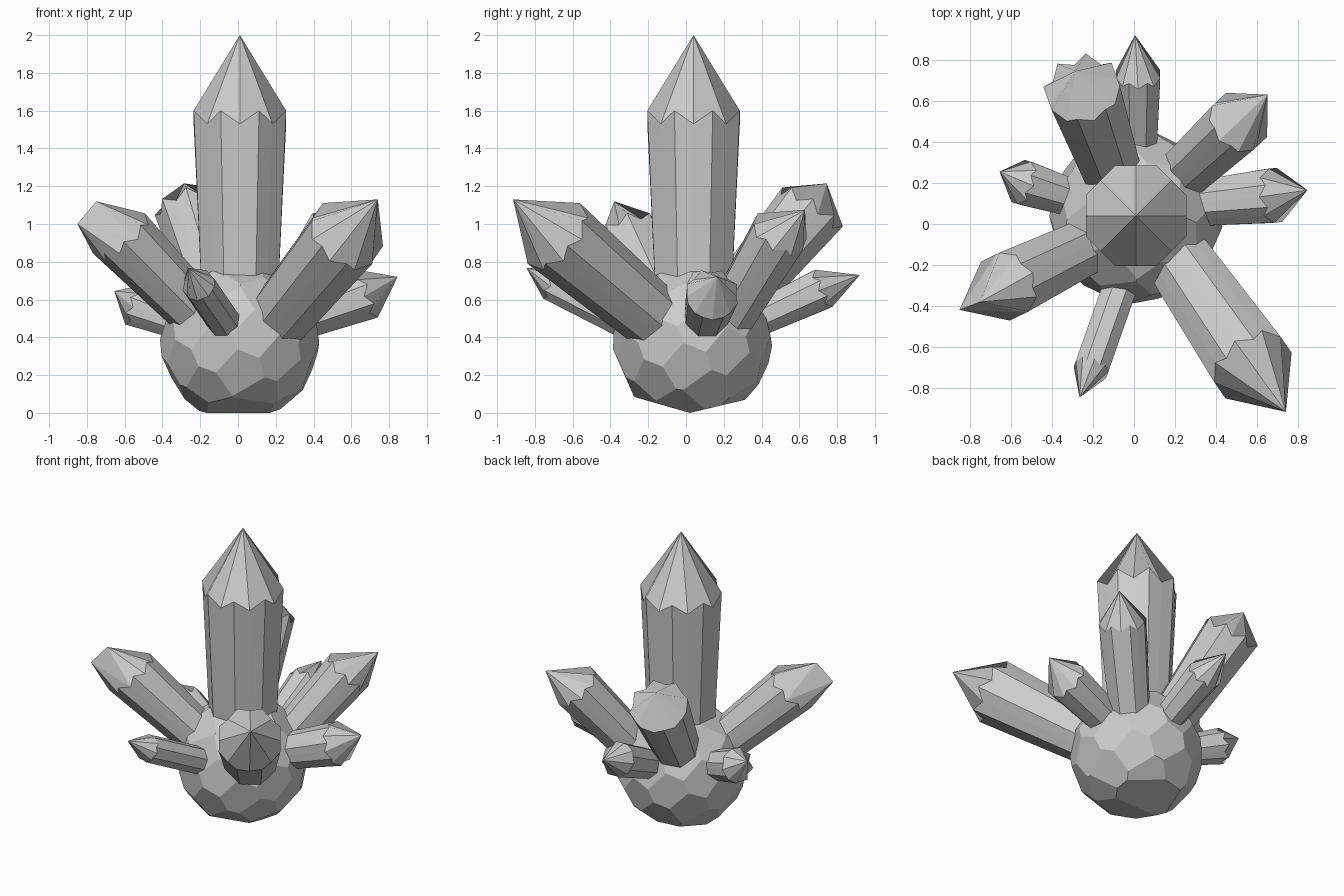
import bpy, bmesh, math
from mathutils import Vector

if "Cube" in bpy.data.objects:
    bpy.data.objects.remove(bpy.data.objects["Cube"])


def finish(name, bm):
    bmesh.ops.recalc_face_normals(bm, faces=bm.faces)
    me = bpy.data.meshes.new(name)
    bm.to_mesh(me)
    bm.free()
    ob = bpy.data.objects.new(name, me)
    bpy.context.collection.objects.link(ob)
    return ob


def crystal(name, base, shoulder, tip, r, tilt=0.0, taper=0.8, low_tip=None):
    """Eight-sided tapering shaft, zigzag shoulder and kite-faceted point.
    With low_tip the point becomes a short chisel edge."""
    base, shoulder = Vector(base), Vector(shoulder)
    axis = (shoulder - base).normalized()
    ref = Vector((0, 0, 1)) if axis.z < 0.99 else Vector((1, 0, 0))
    u = (ref - axis * ref.dot(axis)).normalized()
    v = axis.cross(u)
    bm = bmesh.new()
    low, high = [], []
    for i in range(16):
        a = i * math.pi / 8
        corner = i % 2
        rad = r * 1.06 * (1 if corner else math.cos(math.pi / 8))
        off = (u * math.cos(a) + v * math.sin(a)) * rad
        lift = (0 if corner else -0.28 * r) - tilt * rad * math.cos(a)
        low.append(bm.verts.new(base + off * taper))
        high.append(bm.verts.new(shoulder + off + axis * lift))
    top = bm.verts.new(tip)
    bottom = bm.verts.new(low_tip) if low_tip else top
    for i in range(1, 16, 2):
        h, j = i - 1, (i + 1) % 16
        bm.faces.new((low[h], low[i], high[i], high[h]))
        bm.faces.new((low[i], low[j], high[j], high[i]))
        bm.faces.new((bottom if 4 < i < 12 else top, high[h], high[i], high[j]))
    if low_tip:
        bm.faces.new((high[4], bottom, top))
        bm.faces.new((high[12], top, bottom))
    bm.faces.new(low[::-1])
    return finish(name, bm)


# Faceted rock base: a block cut by planes spread evenly around a ball
centre = Vector((0.01, 0.035, 0.38))
bm = bmesh.new()
bmesh.ops.create_cube(bm, size=1.2)
bmesh.ops.translate(bm, vec=centre, verts=bm.verts)
cuts = []
N = 52
for i in range(N):
    z = 1 - (2 * i + 1) / N
    a = i * math.pi * (3 - math.sqrt(5))
    s = math.sqrt(1 - z * z)
    n = Vector((s * math.cos(a), s * math.sin(a), z))
    if z > -0.85:
        cuts.append((centre + n * 0.402, n))
# Two shallow underside facets meeting along a ridge on the ground
for sy in (-0.28, 0.23):
    cuts.append((Vector((0, 0.02, 0)), Vector((0, sy, -0.97)).normalized()))
for co, n in cuts:
    bmesh.ops.bisect_plane(bm, geom=bm.verts[:] + bm.edges[:] + bm.faces[:],
                           dist=1e-5, plane_co=co, plane_no=n, clear_outer=True)
    edges = [e for e in bm.edges if e.is_boundary]
    if edges:
        bmesh.ops.holes_fill(bm, edges=edges, sides=0)
finish("rock_base", bm)

# Tall central crystal
crystal("main_crystal", (0.01, 0.04, 0.5), (0.01, 0.04, 1.6), (0.01, 0.04, 2.0), 0.25)

# Surrounding crystals: base, shoulder centre, tip, radius, shoulder tilt
crystal("front_right_crystal", (0.18, -0.12, 0.46), (0.58, -0.70, 0.95), (0.74, -0.915, 1.13), 0.2)
crystal("front_left_crystal", (-0.16, -0.075, 0.47), (-0.63, -0.305, 0.95), (-0.75, -0.38, 1.12),
        0.163, 0.1, low_tip=(-0.85, -0.418, 1.0))
crystal("back_left_crystal", (-0.08, 0.18, 0.5), (-0.255, 0.67, 1.09), (-0.285, 0.745, 1.215), 0.18, 0.1, 0.75)
crystal("back_right_crystal", (0.16, 0.17, 0.40), (0.515, 0.50, 0.96), (0.65, 0.63, 1.075), 0.15)
crystal("right_crystal", (0.25, 0.095, 0.47), (0.69, 0.14, 0.63), (0.845, 0.165, 0.72), 0.135)
crystal("back_crystal", (0.02, 0.28, 0.45), (0.02, 0.73, 0.66), (0.005, 0.92, 0.73), 0.11)
crystal("left_crystal", (-0.25, 0.11, 0.46), (-0.55, 0.205, 0.57), (-0.655, 0.255, 0.645), 0.11)
crystal("front_crystal", (-0.045, -0.24, 0.44), (-0.21, -0.71, 0.68), (-0.265, -0.845, 0.768), 0.085, 0.0, 1.0)
